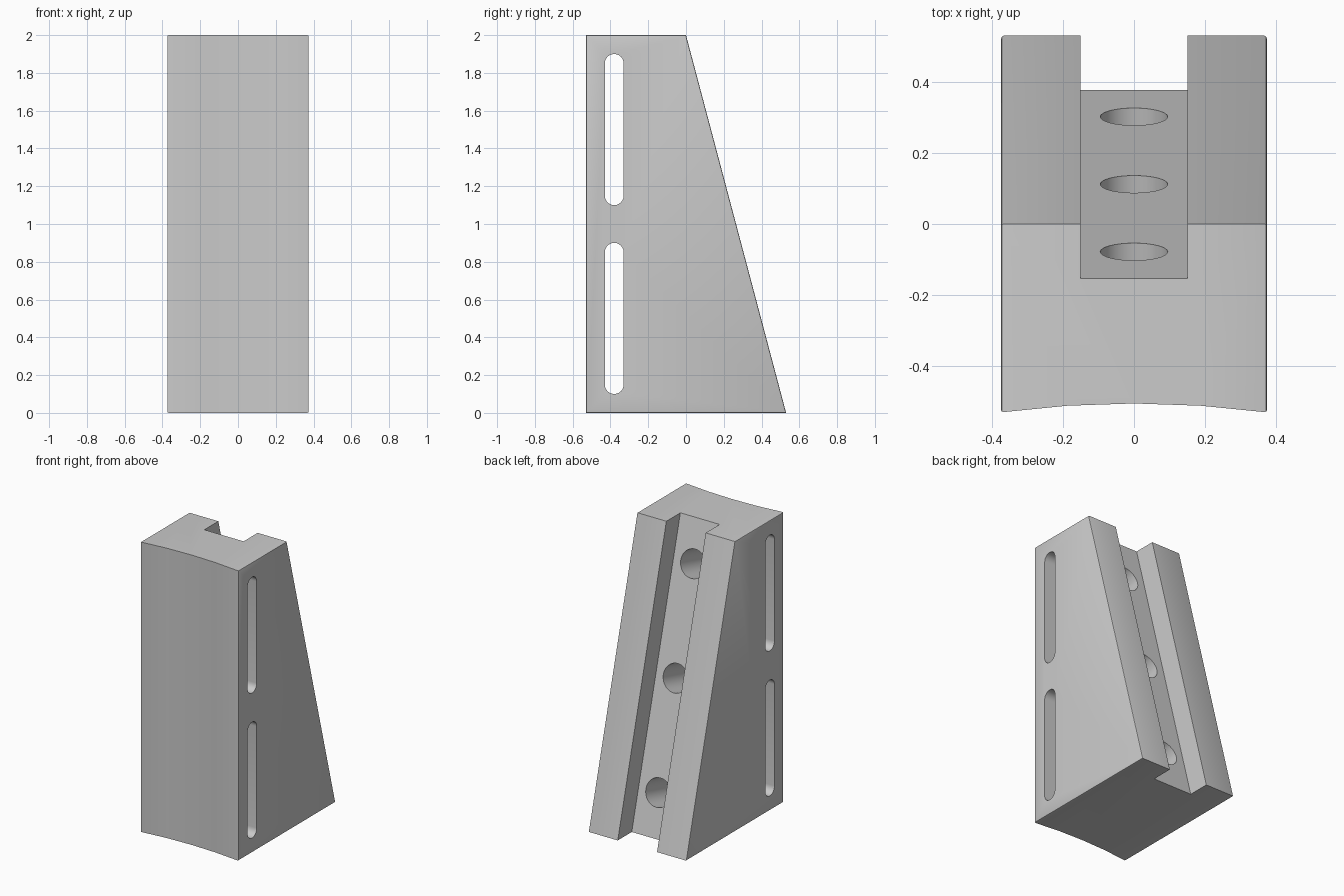
import bpy
import bmesh
import math
from mathutils import Matrix, Vector

old = bpy.data.objects.get("Cube")
if old:
    bpy.data.objects.remove(old, do_unlink=True)

HALF, FRONT, BACK, TOP = 0.374, -0.53, 0.53, 2.0
SLOPE = BACK / TOP            # back face leans forward to y = 0 at the top
BOW = 0.025                   # hollow of the front face
CHANNEL_HALF, CHANNEL_SHIFT = 0.15, 0.153
LEAN = math.atan(SLOPE)

grey = bpy.data.materials.new("light grey")
grey.use_nodes = True
colour = (0.6, 0.6, 0.6, 1)
grey.diffuse_color = colour
grey.node_tree.nodes["Principled BSDF"].inputs["Base Color"].default_value = colour


def make_object(name, bm):
    bmesh.ops.recalc_face_normals(bm, faces=bm.faces[:])
    mesh = bpy.data.meshes.new(name)
    bm.to_mesh(mesh)
    bm.free()
    mesh.materials.append(grey)
    obj = bpy.data.objects.new(name, mesh)
    bpy.context.collection.objects.link(obj)
    return obj


def prism(name, outline, offset):
    """Extrude a closed outline along the offset."""
    bm = bmesh.new()
    face = bm.faces.new([bm.verts.new(p) for p in outline])
    grown = bmesh.ops.extrude_face_region(bm, geom=[face], use_keep_orig=True)
    verts = [v for v in grown["geom"] if isinstance(v, bmesh.types.BMVert)]
    bmesh.ops.translate(bm, verts=verts, vec=offset)
    return make_object(name, bm)


# Wedge body: hollow front, sloping back
plan = []
for i in range(5):
    t = i / 2 - 1
    plan.append((HALF * t, FRONT + BOW * (1 - t * t), 0))
plan += [(HALF, BACK, 0), (-HALF, BACK, 0)]
body = prism("wedge_block", plan, (0, 0, TOP))
for v in body.data.vertices:
    if v.co.y > 0:
        v.co.y -= SLOPE * v.co.z

# Fine rounding round both side faces
bm = bmesh.new()
bm.from_mesh(body.data)
rims = [e for e in bm.edges
        if all(abs(v.co.x) > HALF - 0.001 for v in e.verts)
        and e.verts[0].co.x * e.verts[1].co.x > 0]
bmesh.ops.bevel(bm, geom=rims, offset=0.007, segments=2, profile=0.5, affect='EDGES')
bm.to_mesh(body.data)
bm.free()

cutters = []

# Channel down the sloping back
sides = []
for z, extra in ((-0.1, 0), (-0.1, 1), (TOP + 0.1, 1), (TOP + 0.1, 0)):
    sides.append((-CHANNEL_HALF, BACK - CHANNEL_SHIFT - SLOPE * z + extra, z))
cutters.append(prism("channel_cutter", sides, (2 * CHANNEL_HALF, 0, 0)))

# Two long slots straight through the sides
for name, low in (("lower", 0.1), ("upper", 1.1)):
    loop = []
    for centre, start in ((low + 0.75, 0), (low + 0.05, math.pi)):
        for k in range(13):
            a = start + math.pi * k / 12
            loop.append((-1, -0.38 + 0.05 * math.cos(a), centre + 0.05 * math.sin(a)))
    cutters.append(prism(name + "_slot_cutter", loop, (2, 0, 0)))

# Three blind holes square to the channel floor
for z in (0.283, 1.0, 1.717):
    bm = bmesh.new()
    bmesh.ops.create_cone(bm, cap_ends=True, segments=32, radius1=0.095,
                          radius2=0.095, depth=0.48)
    place = Matrix.Translation((0, BACK - CHANNEL_SHIFT - SLOPE * z, z))
    turn = Matrix.Rotation(LEAN - math.pi / 2, 4, 'X')
    bmesh.ops.transform(bm, matrix=place @ turn, verts=bm.verts[:])
    cutters.append(make_object("hole_cutter", bm))

# Cut, bake the result and drop the cutters
for cutter in cutters:
    mod = body.modifiers.new(cutter.name, 'BOOLEAN')
    mod.operation, mod.solver, mod.object = 'DIFFERENCE', 'EXACT', cutter
graph = bpy.context.evaluated_depsgraph_get()
result = bpy.data.meshes.new_from_object(body.evaluated_get(graph))
body.modifiers.clear()
body.data = result
for cutter in cutters:
    bpy.data.objects.remove(cutter, do_unlink=True)

bpy.ops.object.select_all(action='DESELECT')
body.select_set(True)
bpy.context.view_layer.objects.active = body
bpy.ops.object.shade_smooth_by_angle(angle=math.radians(30))
